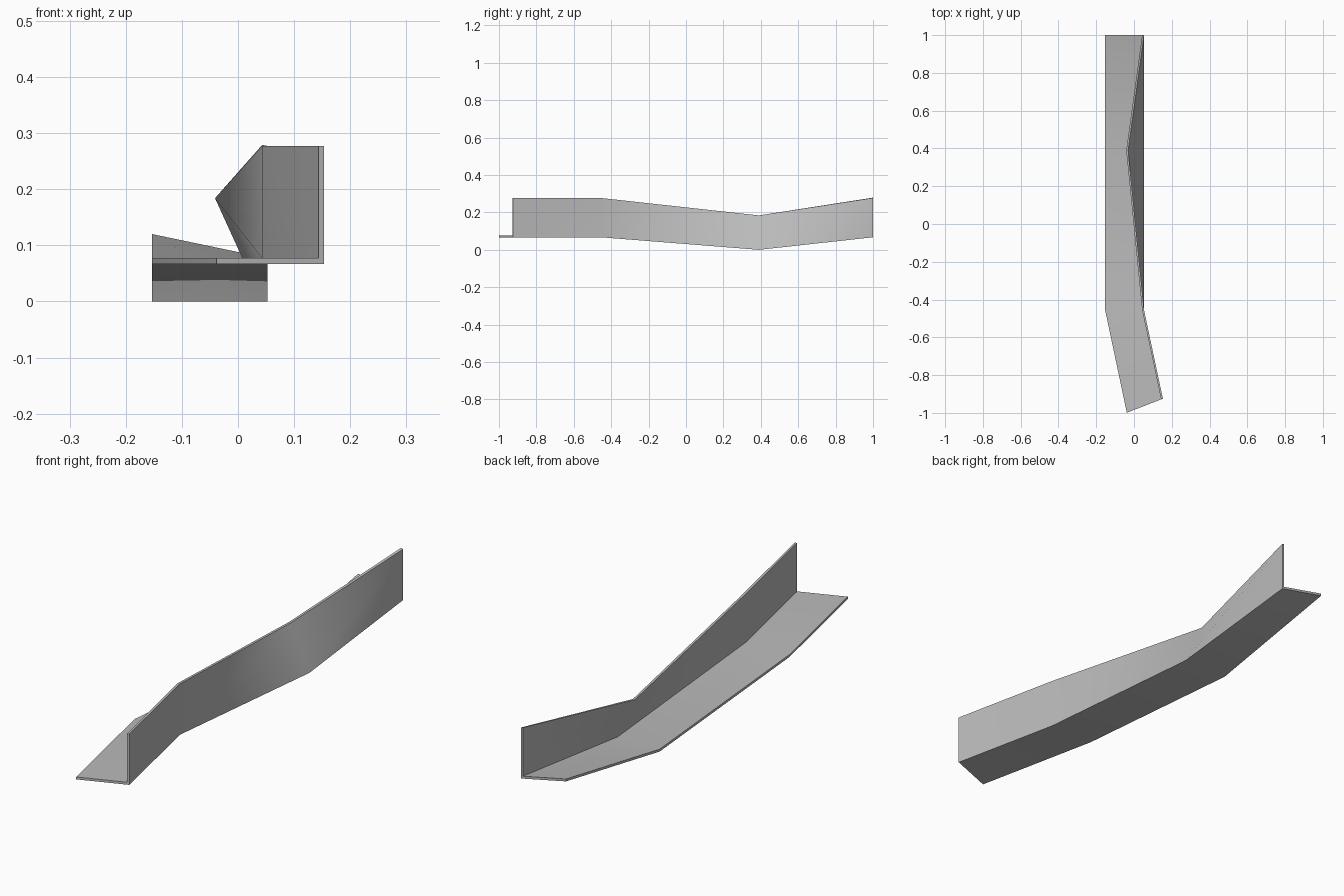
import bpy
import bmesh
import math
from mathutils import Vector

cube = bpy.data.objects.get("Cube")
if cube:
    bpy.data.objects.remove(cube, do_unlink=True)

THICK = 0.01

# Stations along the rail: outer corner, flange direction, wall direction
STATIONS = [
    ((0.153, -0.925, 0.067), (-0.191, -0.074, 0), (0, 0, 0.21)),
    ((0.053, -0.455, 0.067), (-0.206, 0, 0), (0, 0, 0.21)),
    ((0.053, 0.39, 0), (-0.206, 0, 0), (-0.084, 0, 0.184)),
    ((0.053, 1, 0.067), (-0.206, 0, 0.043), (0, 0, 0.21)),
]


def l_section(corner, flange, wall):
    """Six points of an L: corner, flange tip, inner corner, wall tip."""
    c, f, w = Vector(corner), Vector(flange), Vector(wall)
    df = f.normalized() * THICK
    dw = w.normalized() * THICK
    up = Vector((0, 0, THICK))
    return [c, c + f, c + f + up, c + df + dw, c + w + df, c + w]


def build_rail(name, material):
    bm = bmesh.new()
    rings = [[bm.verts.new(p) for p in l_section(*s)] for s in STATIONS]
    # Skin neighbouring sections, each diagonal running from corner to next tip
    for p, q in zip(rings, rings[1:]):
        for i in range(len(p)):
            j = (i + 1) % len(p)
            if i in (0, 3):
                tris = [(p[i], q[i], q[j]), (p[i], q[j], p[j])]
            else:
                tris = [(p[i], q[i], p[j]), (p[j], q[i], q[j])]
            for tri in tris:
                bm.faces.new(tri)
    # End caps: one quad for each leg of the L
    for r in (rings[0], rings[-1]):
        bm.faces.new((r[0], r[1], r[2], r[3]))
        bm.faces.new((r[0], r[3], r[4], r[5]))
    bmesh.ops.recalc_face_normals(bm, faces=bm.faces[:])
    mesh = bpy.data.meshes.new(name)
    bm.to_mesh(mesh)
    bm.free()
    mesh.materials.append(material)
    obj = bpy.data.objects.new(name, mesh)
    bpy.context.collection.objects.link(obj)
    return obj


# Single grey material
grey = bpy.data.materials.new("plain_grey")
grey.use_nodes = True
colour = (0.5, 0.5, 0.5, 1)
grey.diffuse_color = colour
grey.node_tree.nodes["Principled BSDF"].inputs["Base Color"].default_value = colour

rail = build_rail("angled_rail", grey)
bpy.ops.object.select_all(action="DESELECT")
rail.select_set(True)
bpy.context.view_layer.objects.active = rail
bpy.ops.object.shade_smooth_by_angle(angle=math.radians(30))
